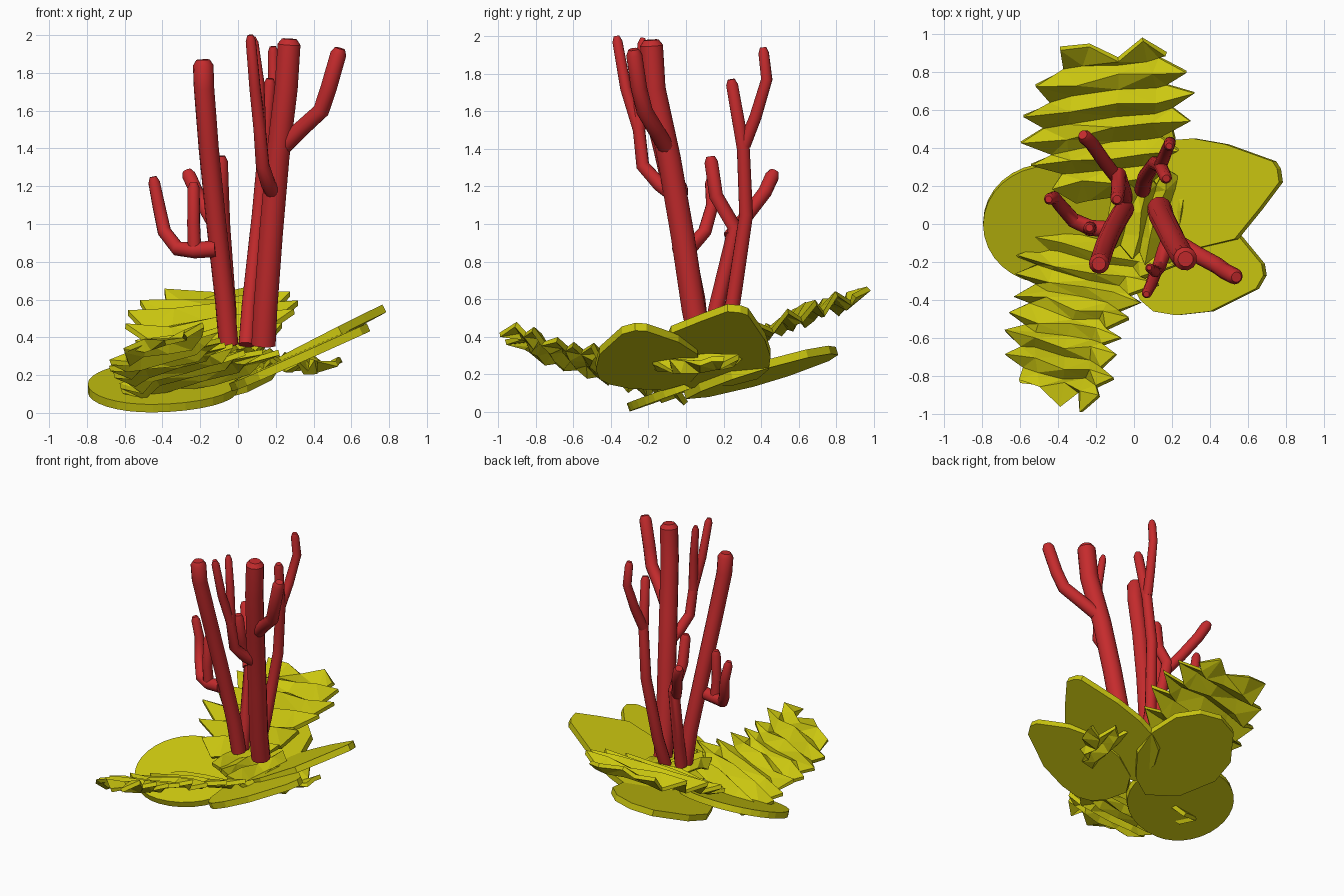
import bpy, bmesh, math, random
from mathutils import Vector

if "Cube" in bpy.data.objects:
    bpy.data.objects.remove(bpy.data.objects["Cube"])

random.seed(4)


def material(name, colour):
    m = bpy.data.materials.new(name)
    m.diffuse_color = (*colour, 1)
    m.use_nodes = True
    m.node_tree.nodes["Principled BSDF"].inputs["Base Color"].default_value = m.diffuse_color
    return m


RED = material("coral red", (0.56, 0.024, 0.026))
OLIVE = material("olive yellow", (0.6, 0.57, 0.005))


def add_mesh(name, bm, mat):
    bmesh.ops.recalc_face_normals(bm, faces=bm.faces)
    me = bpy.data.meshes.new(name)
    bm.to_mesh(me)
    bm.free()
    me.materials.append(mat)
    ob = bpy.data.objects.new(name, me)
    bpy.context.collection.objects.link(ob)
    return ob


def stem(name, pts, r0, r1):
    """Round tapering tube with a chamfered tip."""
    pts = [Vector(p) for p in pts]
    d = (pts[-1] - pts[-2]).normalized()
    pts.insert(len(pts) - 1, pts[-1] - d * 0.03)
    cu = bpy.data.curves.new(name, 'CURVE')
    cu.dimensions = '3D'
    cu.bevel_depth = 1
    cu.bevel_resolution = 4
    cu.use_fill_caps = True
    sp = cu.splines.new('POLY')
    sp.points.add(len(pts) - 1)
    for i, p in enumerate(pts):
        sp.points[i].co = (*p, 1)
        sp.points[i].radius = r0 + (r1 - r0) * i / (len(pts) - 1)
    sp.points[-1].radius = r1 * 0.65
    cu.materials.append(RED)
    ob = bpy.data.objects.new(name, cu)
    bpy.context.collection.objects.link(ob)
    bpy.ops.object.select_all(action='DESELECT')
    ob.select_set(True)
    bpy.context.view_layer.objects.active = ob
    bpy.ops.object.convert(target='MESH')
    bpy.ops.object.shade_smooth_by_angle(angle=math.radians(35))


def plate(name, outline, z0, a, b, thick=0.045):
    """Flat lobe: outline in plan, lying on the sloping plane z0 + a*x + b*y."""
    bm = bmesh.new()
    n = Vector((-a, -b, 1)).normalized() * thick
    f = bm.faces.new([bm.verts.new((x, y, z0 + a * x + b * y)) for x, y in outline])
    ext = bmesh.ops.extrude_face_region(bm, geom=[f])
    bmesh.ops.translate(bm, vec=n, verts=[v for v in ext["geom"] if isinstance(v, bmesh.types.BMVert)])
    add_mesh(name, bm, OLIVE)


def interp(keys, t):
    """Piecewise linear lookup in evenly spaced keys."""
    s = t * (len(keys) - 1)
    i = min(int(s), len(keys) - 2)
    return keys[i] + (keys[i + 1] - keys[i]) * (s - i)


def frill(name, path, widths, rows, across, skew, tilt, ridge=0.022):
    """Pleated leaf with toothed edges: alternate rows are wide/narrow and high/low."""
    bm = bmesh.new()
    path = [Vector(p) for p in path]
    along = (path[-1] - path[0]).normalized()
    across = Vector(across)
    grid = []
    for i in range(rows):
        t = i / (rows - 1)
        c = interp(path, t)
        w = interp(widths, t)
        up = 1 if i % 2 else -1
        row = []
        for s in (-1, -0.45, 0.1, 0.55, 1):
            edge = abs(s) == 1
            k = w * s * (random.uniform(0.66, 0.8) if edge and up < 0 else 1)
            jitter = random.uniform(-.02, .02)
            if i == rows - 1:                      # ragged tip
                jitter = random.choice((-.05, .05))
            p = c + across * k + along * (skew * s * w + jitter)
            p.z += tilt * s * w + up * ridge * random.uniform(0.3, 1.8)
            row.append(bm.verts.new(p))
        grid.append(row)
    for r0, r1 in zip(grid, grid[1:]):
        for j in range(4):
            bm.faces.new((r0[j], r0[j + 1], r1[j + 1], r1[j]))
    bmesh.ops.triangulate(bm, faces=bm.faces)
    ob = add_mesh(name, bm, OLIVE)
    m = ob.modifiers.new("thickness", 'SOLIDIFY')
    m.thickness = 0.03
    m.offset = 0


# Left front trunk with its forked side branch
stem("left_trunk", [(-.05, .08, .36), (-.07, .05, .6), (-.115, -.03, 1.0), (-.155, -.12, 1.4),
                    (-.18, -.2, 1.72), (-.185, -.21, 1.87)], .052, .055)
stem("left_branch", [(-.12, -.03, .87), (-.23, -.02, .86), (-.32, .02, .87), (-.39, .1, .96),
                     (-.42, .14, 1.1), (-.45, .13, 1.25)], .045, .028)
stem("left_fork", [(-.23, -.02, .86), (-.235, -.03, 1.0), (-.235, -.02, 1.22)], .036, .03)

# Right front trunk, the thickest, with three branches
stem("right_trunk", [(.135, .08, .36), (.145, .04, .55), (.175, -.02, .95), (.21, -.09, 1.35),
                     (.255, -.17, 1.72), (.272, -.185, 1.98)], .066, .062)
stem("right_branch", [(.23, -.1, 1.4), (.33, -.16, 1.5), (.44, -.22, 1.6), (.48, -.25, 1.72),
                      (.54, -.28, 1.93)], .045, .042)
stem("front_twig", [(.19, -.07, 1.16), (.16, -.14, 1.21), (.13, -.23, 1.31), (.115, -.25, 1.5),
                    (.09, -.32, 1.72), (.065, -.37, 2.0)], .042, .024)
stem("front_twig_fork", [(.115, -.25, 1.5), (.11, -.25, 1.75), (.08, -.23, 1.99)], .034, .02)

# Right back trunk with a branch
stem("back_right_trunk", [(.045, .18, .36), (.06, .25, .58), (.11, .32, 1.05), (.14, .305, 1.4),
                          (.17, .24, 1.77)], .043, .03)
stem("back_right_branch", [(.14, .31, 1.42), (.165, .37, 1.57), (.19, .43, 1.77), (.185, .41, 1.94)], .035, .026)

# Left back trunk with a branch
stem("back_left_trunk", [(-.05, .13, .36), (-.05, .16, .55), (-.08, .26, .98), (-.085, .16, 1.15),
                         (-.09, .13, 1.36)], .043, .034)
stem("back_left_branch", [(-.08, .23, .93), (-.15, .32, 1.04), (-.22, .42, 1.17), (-.27, .47, 1.28)], .036, .038)

# Four smooth lobes at the base
round_lobe = [(-.45 + .345 * math.cos(t * math.tau / 32) * (1.3 if math.cos(t * math.tau / 32) > 0 else 1),
               .01 + .31 * math.sin(t * math.tau / 32)) for t in range(32)]
plate("left_lobe", round_lobe, .115, .01, .36)
plate("right_lobe", [(0, .02), (.12, -.1), (.3, -.14), (.55, -.08), (.68, .08), (.785, .22), (.775, .29),
                     (.75, .33), (.5, .42), (.33, .45), (.2, .44), (.1, .38), (.03, .25)], .13, .52, -.02)
plate("front_lobe", [(-.03, -.12), (0, -.3), (.05, -.4), (.12, -.46), (.24, -.48), (.42, -.46), (.66, -.34),
                     (.7, -.27), (.69, -.21), (.55, -.04), (.4, .06), (.2, .08), (.05, .02)], .13, .44, .02)
plate("back_lobe", [(-.1, 0), (.05, .08), (.18, .25), (.22, .45), (.17, .65), (.05, .77), (-.1, .81), (-.25, .76),
                    (-.4, .55), (-.42, .36), (-.3, .12)], .08, .12, .29)

# Pleated, toothed leaves
frill("front_frill", [(-.17, -.1, .18), (-.3, -.35, .22), (-.39, -.62, .29), (-.39, -.91, .39)],
      [.45, .39, .32, .31, .31, .18], 17, (1, 0, 0), .2, .2)
frill("back_frill", [(-.13, .16, .29), (-.16, .4, .41), (-.13, .65, .53), (-.11, .91, .6)],
      [.24, .38, .46, .44, .28], 12, (1, 0, 0), .12, .03, .028)
frill("centre_frill", [(-.12, .04, .33), (.15, .04, .28), (.47, .06, .25)],
      [.15, .22, .26, .26, .14], 12, (0, 1, 0), .2, .1)
